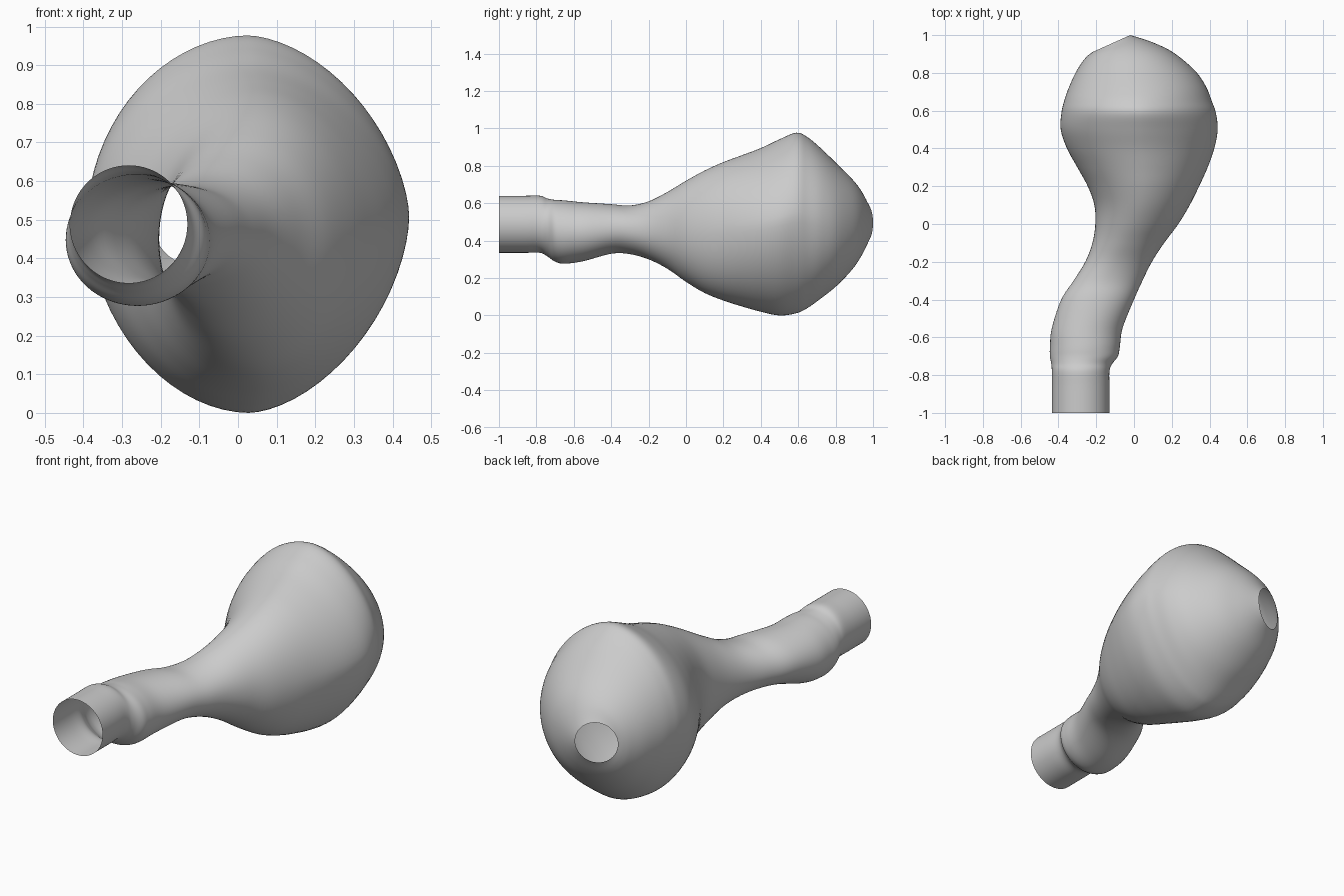
import bpy
import bmesh
from math import sin, cos, pi, copysign
from mathutils import Vector

SIDES = 72        # points around each ring
STEPS = 5         # smoothed rings between two sections

default_cube = bpy.data.objects.get("Cube")
if default_cube:
    bpy.data.objects.remove(default_cube, do_unlink=True)


def make_material(name, colour):
    material = bpy.data.materials.new(name)
    material.use_nodes = True
    material.diffuse_color = colour
    shader = material.node_tree.nodes["Principled BSDF"]
    shader.inputs["Base Color"].default_value = colour
    shader.inputs["Roughness"].default_value = 0.6
    return material


def section(left_x, left_y, right_x, right_y, bottom, top, taper=1.0):
    """A ring standing upright between a left and a right edge point."""
    return Vector((left_x, left_y, right_x, right_y, bottom, top, taper * 100)) / 100


def straight(y, left_x, right_x, bottom, top, taper=1.0):
    """A ring facing straight along the y axis."""
    return section(left_x, y, right_x, y, bottom, top, taper)


def smooth_blend(before, start, end, after, t):
    """Catmull-Rom blend, so that the outline flows through every section."""
    return 0.5 * (2 * start + (end - before) * t
                  + (2 * before - 5 * start + 4 * end - after) * t ** 2
                  + (3 * start - before - 3 * end + after) * t ** 3)


def signed_power(value, exponent):
    return copysign(abs(value) ** exponent, value)


def ring_points(ring):
    """Points of an ellipse; a tapered one is pointed and widest above its middle."""
    left_x, left_y, right_x, right_y, bottom, top, taper = ring
    left = Vector((left_x, left_y, 0))
    right = Vector((right_x, right_y, 0))
    waist = bottom + (top - bottom) * (0.5 + (taper - 1) / 5)
    centre = (left + right) / 2 + Vector((0, 0, waist))
    across = (right - left) / 2
    for i in range(SIDES):
        angle = 2 * pi * i / SIDES
        power = taper if cos(angle) > 0 else 1 + (taper - 1) / 3
        height = top - waist if sin(angle) > 0 else waist - bottom
        yield (centre + across * signed_power(cos(angle), power)
               + Vector((0, 0, height * signed_power(sin(angle), power))))


def loft(name, sections, material):
    """Skin an open-ended tube over smoothed sections."""
    padded = [sections[0], *sections, sections[-1]]
    rings = []
    for i in range(len(sections) - 1):
        for step in range(STEPS):
            rings.append(smooth_blend(*padded[i:i + 4], step / STEPS))
    rings.append(sections[-1])

    bm = bmesh.new()
    loops = [[bm.verts.new(p) for p in ring_points(ring)] for ring in rings]
    for near, far in zip(loops, loops[1:]):
        for i in range(SIDES):
            j = (i + 1) % SIDES
            bm.faces.new((near[i], near[j], far[j], far[i]))
    bm.normal_update()
    mesh = bpy.data.meshes.new(name)
    bm.to_mesh(mesh)
    bm.free()
    mesh.materials.append(material)
    mesh.shade_smooth()
    obj = bpy.data.objects.new(name, mesh)
    bpy.context.collection.objects.link(obj)
    return obj


# Straight mouth pipe with an open front end
mouth = [
    straight(-100, -43.5, -13, 33.5, 64),
    straight(-86, -43.5, -13, 33.5, 64),
    straight(-78, -43.5, -13, 33.5, 64),
]
# Swollen collar, then the curved neck
neck = [
    straight(-74, -43.8, -11.5, 31.5, 62.5),
    straight(-70, -44.5, -8.5, 28.8, 61.8),
    straight(-65, -44.5, -7.5, 27.7, 61.5),
    straight(-55, -43.5, -6, 29, 60.5),
    straight(-40, -38.5, 0, 33, 59.5, 0.97),
    straight(-30, -32, 4.5, 32.8, 58.8, 0.95),
    straight(-20, -25.8, 9.5, 30, 61, 0.95),
    straight(-10, -22, 16, 25, 66, 0.97),
]
# Wide bulb, tapering more steeply on its left side
bulb = [
    straight(0, -20.5, 23.5, 18, 72, 1),
    straight(10, -21, 29.5, 12, 77.5, 1.04),
    straight(20, -24.5, 34.5, 8, 82, 1.08),
    straight(30, -30, 39, 4.8, 85.7, 1.12),
    straight(40, -35.5, 42.5, 2, 89.5, 1.15),
    straight(50, -38.8, 44.3, 0, 94.2, 1.18),
    straight(59, -38.4, 43.3, 1.2, 97.7, 1.17),
    straight(65, -37, 41.2, 4, 95.3, 1.13),
]
# Rounded back, leaning round to a small open hole
back = [
    section(-35, 71, 38, 73, 9, 89.5, 1.07),
    section(-31, 80, 32, 81.5, 16, 81, 1.02),
    section(-27, 86.3, 20.5, 91, 24.5, 73, 0.97),
    section(-24.3, 89.3, 9, 96.5, 31.5, 67, 0.97),
    section(-22, 91, -2, 100, 38.5, 60.5),
]

grey = make_material("plain grey", (0.6, 0.6, 0.6, 1))
vessel = loft("hollow_bulb_vessel", mouth + neck + bulb + back, grey)
